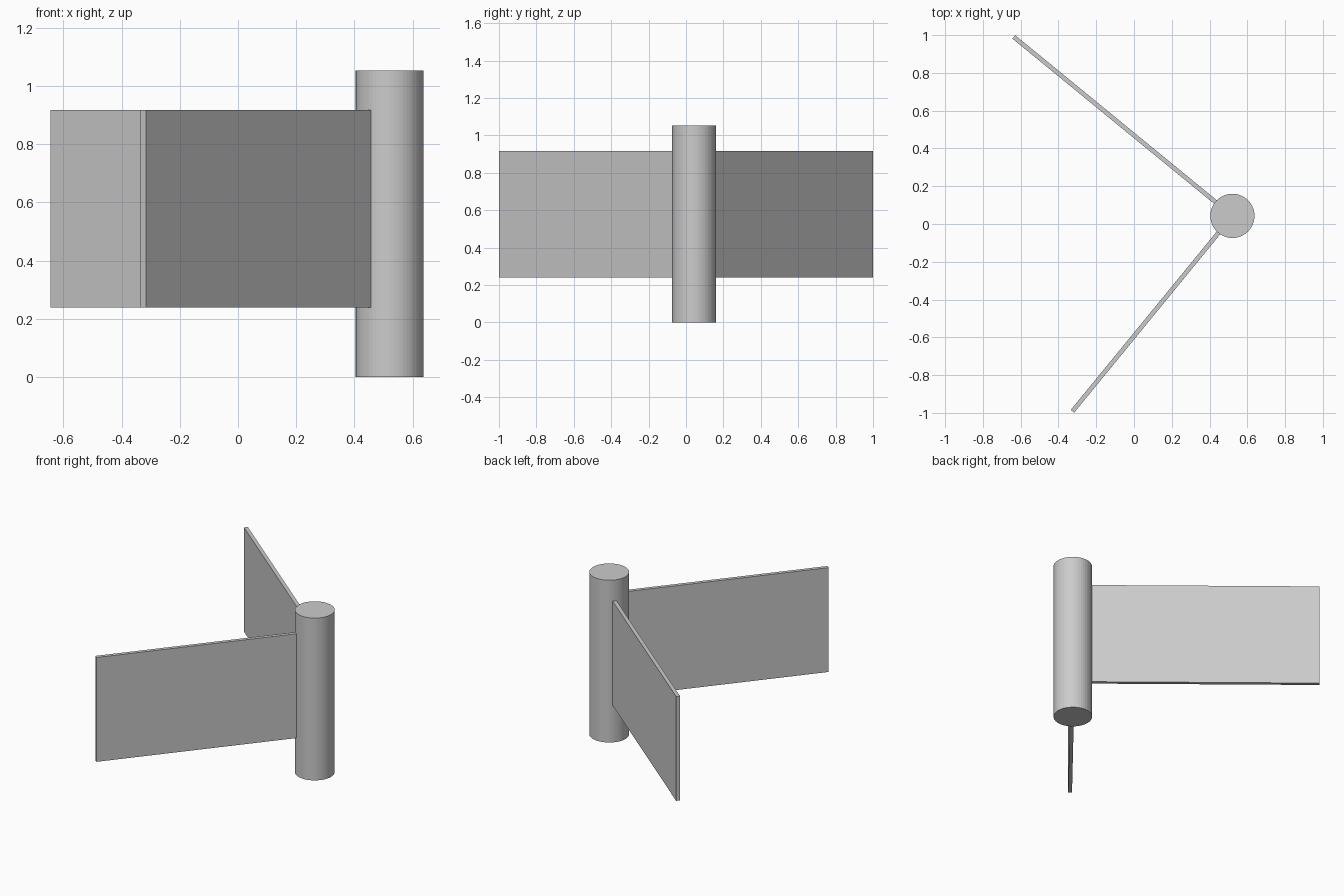
import bpy
from math import cos, sin, radians

if "Cube" in bpy.data.objects:
    bpy.data.objects.remove(bpy.data.objects["Cube"])

CX, CY = 0.521, 0.043      # post axis
RADIUS, HEIGHT = 0.117, 1.053
THICK = 0.0235
Z0, Z1 = 0.24, 0.917       # panel bottom and top

# round post
bpy.ops.mesh.primitive_cylinder_add(vertices=48, radius=RADIUS, depth=HEIGHT,
                                    location=(CX, CY, HEIGHT / 2))
bpy.context.object.name = "post"


def panel(name, angle, reach):
    """Thin upright panel running out radially from the post."""
    a = radians(angle)
    start = RADIUS - 0.004
    mid = (start + reach) / 2
    bpy.ops.mesh.primitive_cube_add(
        size=1, rotation=(0, 0, a),
        location=(CX + mid * cos(a), CY + mid * sin(a), (Z0 + Z1) / 2))
    ob = bpy.context.object
    ob.name = name
    ob.scale = (reach - start, THICK, Z1 - Z0)
    bpy.ops.object.transform_apply(location=False, rotation=False, scale=True)


# two panels at right angles
panel("long_panel", 140.7, 1.496)
panel("short_panel", 230.7, 1.337)
